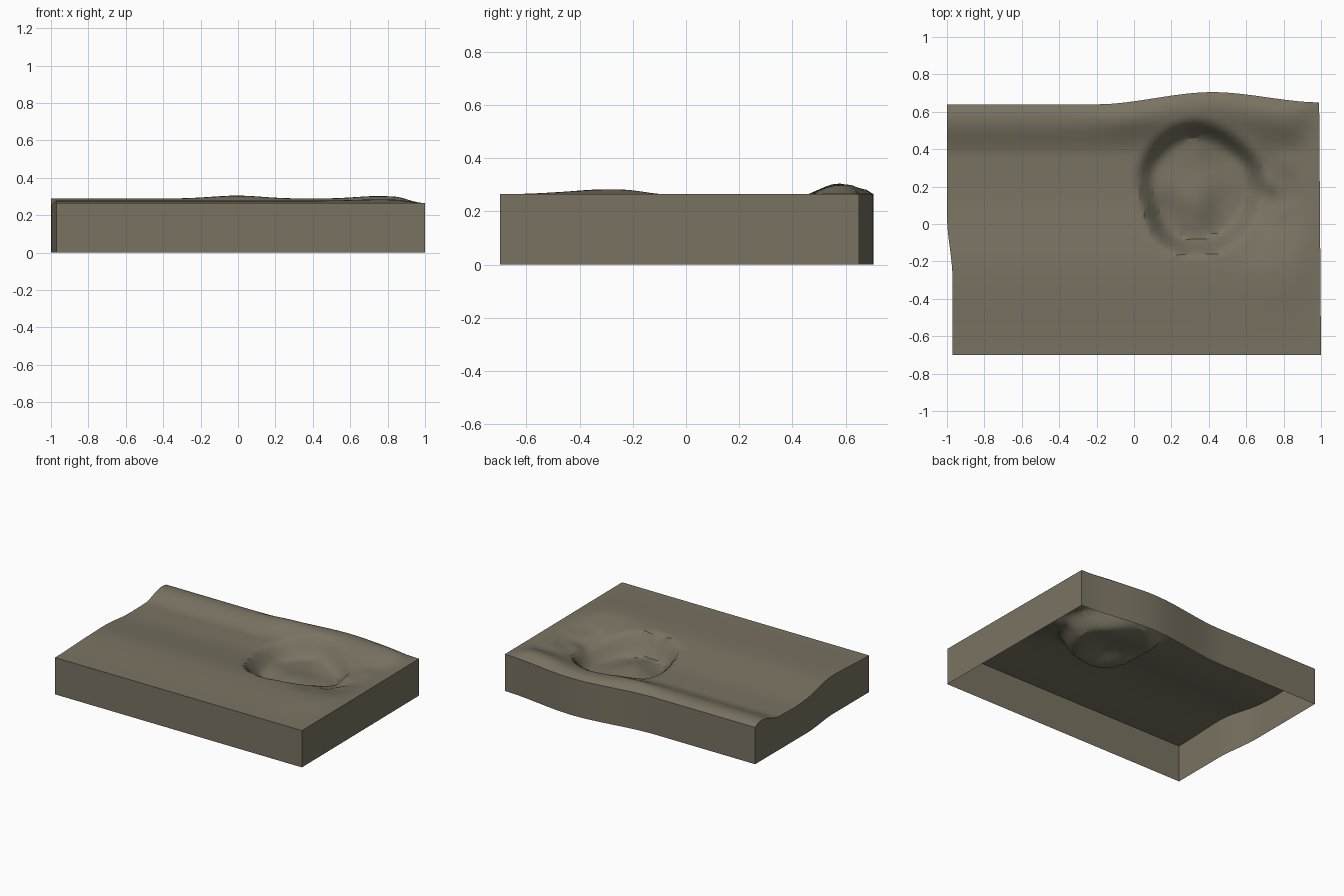
import bpy, bmesh, math
from mathutils import noise, Vector

if "Cube" in bpy.data.objects:
    bpy.data.objects.remove(bpy.data.objects["Cube"])

NX, NY = 72, 52
EDGE_Z = 0.265


def smooth(a, b, t):
    t = max(0.0, min(1.0, (t - a) / (b - a)))
    return t * t * (3 - 2 * t)


def curve(points, t):
    # eased interpolation through (position, value) pairs
    for (a, va), (b, vb) in zip(points, points[1:]):
        if t <= b:
            return va + (vb - va) * smooth(a, b, t)
    return points[-1][1]


def bump(x, y, cx, cy, rx, ry):
    return math.exp(-((x - cx) / rx) ** 2 - ((y - cy) / ry) ** 2)


# outline of the slab and its height from front to back
BACK = [(-1, 0.64), (-0.2, 0.64), (0.42, 0.705), (1, 0.65)]
LEFT = [(-0.7, -0.97), (-0.3, -0.97), (0.05, -1.0), (0.7, -1.0)]
PROFILE = [(-0.7, 0.265), (-0.27, 0.278), (0.2, 0.238), (0.36, 0.24),
           (0.56, 0.289), (0.60, 0.287), (0.64, 0.265)]


def height(x, y):
    # plain with a bank along the back edge
    back = curve(BACK, x)
    shift = (back - 0.64) * smooth(0.2, 0.6, y)
    z = curve(PROFILE, y - shift)

    # low rises on the bank and the front right
    inner = smooth(0.0, 0.06, back - y)
    z += inner * 0.016 * bump(x, y, 0.0, 0.57, 0.2, 0.08)
    z += inner * 0.014 * bump(x, y, 0.75, 0.58, 0.17, 0.12)
    z += 0.007 * bump(x, y, 0.75, -0.27, 0.2, 0.16)

    # broken, sunken ground to the right of the crater
    z -= 0.04 * bump(x, y, 0.66, 0.08, 0.16, 0.2)
    rough = bump(x, y, 0.7, 0.15, 0.18, 0.25)
    z += 0.022 * rough * noise.noise(Vector((x * 9, y * 9, 3.0)))

    # settle to a level rim along the right edge
    z = EDGE_Z + (z - EDGE_Z) * (1 - smooth(0.84, 1.0, x))

    # crater bowl with a lumpy floor
    dx, dy = x - 0.35, y - 0.19
    ang = math.atan2(dy, dx)
    wobble = 1 + 0.03 * math.sin(3 * ang + 1) + 0.02 * math.sin(5 * ang)
    r = math.hypot(dx / 0.345, dy / 0.365) / wobble
    floor = 0.13 - 0.05 * dx + 0.03 * dy
    floor += 0.02 * noise.noise(Vector((x * 6, y * 6, 0.5)))
    floor += 0.015 * bump(x, y, 0.33, 0.12, 0.12, 0.1)
    k = smooth(0.70, 1.02, r)
    return floor + (z - floor) * k


bm = bmesh.new()

# top surface
rows = []
for j in range(NY + 1):
    v = j / NY
    row = []
    for i in range(NX + 1):
        u = i / NX
        y0 = -0.7 + 1.34 * v
        left, right = curve(LEFT, y0), 1.0 - 0.01 * v
        x = left + (right - left) * u
        y = y0 + (curve(BACK, x) - 0.64) * v
        row.append(bm.verts.new((x, y, height(x, y))))
    rows.append(row)
for j in range(NY):
    for i in range(NX):
        bm.faces.new((rows[j][i], rows[j][i + 1],
                      rows[j + 1][i + 1], rows[j + 1][i]))

# upright walls dropped from the border, open underneath
border = [e for e in bm.edges if e.is_boundary]
walls = bmesh.ops.extrude_edge_only(bm, edges=border)["geom"]
for g in walls:
    if isinstance(g, bmesh.types.BMVert):
        g.co.z = 0.0
bmesh.ops.recalc_face_normals(bm, faces=bm.faces)
rows[NY // 4][NX // 4].normal_update()
if rows[NY // 4][NX // 4].normal.z < 0:
    bmesh.ops.reverse_faces(bm, faces=bm.faces)

mesh = bpy.data.meshes.new("crater_ground")
bm.to_mesh(mesh)
bm.free()
ground = bpy.data.objects.new("crater_ground", mesh)
bpy.context.collection.objects.link(ground)

# earthy colour
mat = bpy.data.materials.new("earth")
mat.diffuse_color = (0.19, 0.17, 0.12, 1)
mat.use_nodes = True
mat.node_tree.nodes["Principled BSDF"].inputs["Base Color"].default_value = mat.diffuse_color
mesh.materials.append(mat)

bpy.context.view_layer.objects.active = ground
ground.select_set(True)
bpy.ops.object.shade_smooth_by_angle(angle=math.radians(30))
